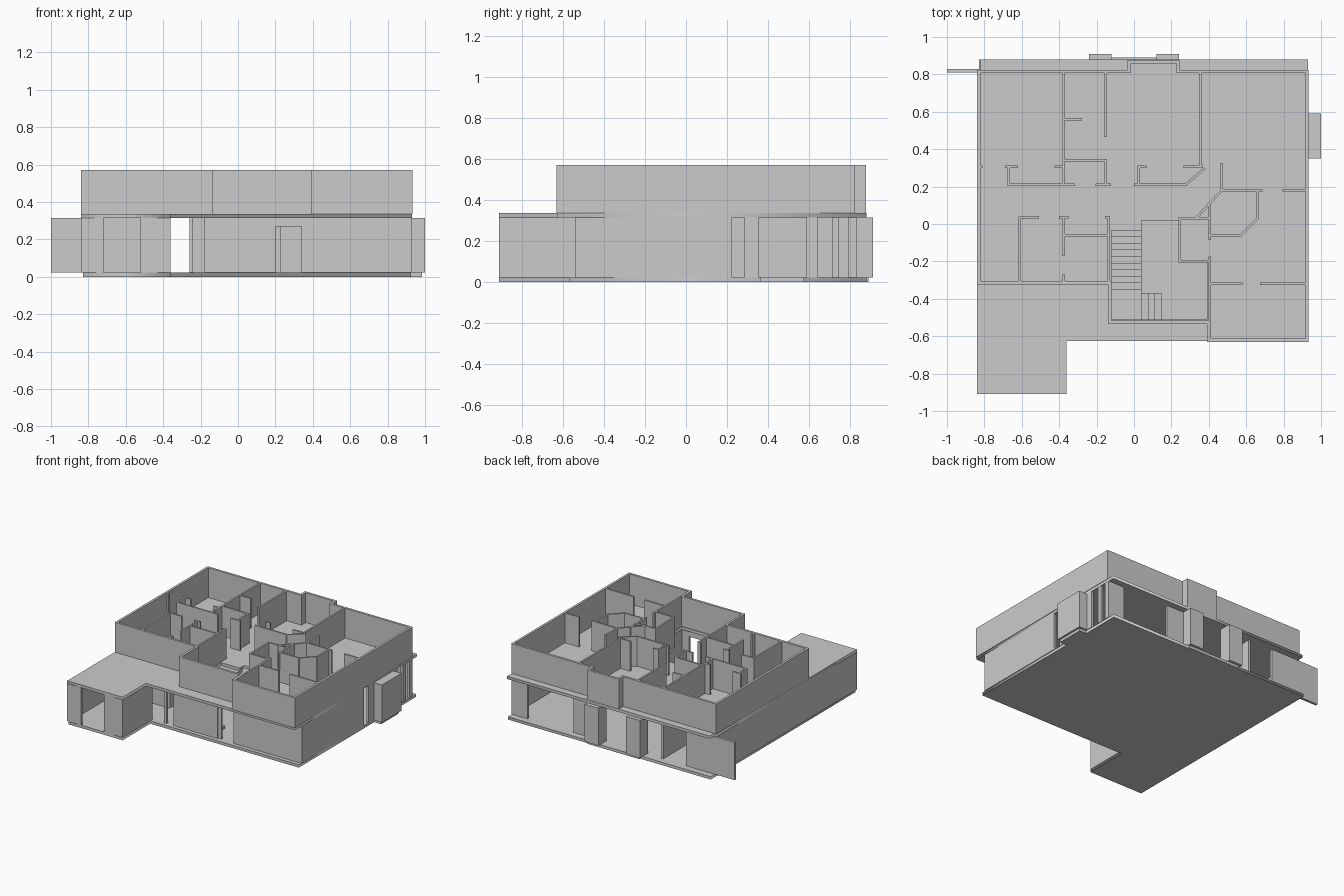
import bpy, bmesh, math
from mathutils import Matrix, Vector

if "Cube" in bpy.data.objects:
    bpy.data.objects.remove(bpy.data.objects["Cube"])

Z_BASE, Z_CEIL, Z_FLOOR, Z_TOP = 0.022, 0.315, 0.337, 0.57


def finish(name, bm):
    mesh = bpy.data.meshes.new(name)
    bm.to_mesh(mesh)
    bm.free()
    obj = bpy.data.objects.new(name, mesh)
    bpy.context.collection.objects.link(obj)
    return obj


def add_box(bm, x0, x1, y0, y1, z0, z1):
    m = Matrix.Translation(((x0 + x1) / 2, (y0 + y1) / 2, (z0 + z1) / 2))
    m = m @ Matrix.Diagonal((x1 - x0, y1 - y0, z1 - z0, 1))
    bmesh.ops.create_cube(bm, size=1, matrix=m)


def boxes(name, items):
    bm = bmesh.new()
    for b in items:
        add_box(bm, *b)
    return finish(name, bm)


def walls(name, segs, z0, z1, t):
    """Straight wall runs given as (x0, y0, x1, y1) centre lines."""
    bm = bmesh.new()
    for x0, y0, x1, y1 in segs:
        a, b = Vector((x0, y0, 0)), Vector((x1, y1, 0))
        d = b - a
        m = Matrix.Translation(((x0 + x1) / 2, (y0 + y1) / 2, (z0 + z1) / 2))
        m = m @ Matrix.Rotation(math.atan2(d.y, d.x), 4, 'Z')
        m = m @ Matrix.Diagonal((d.length + t * 0.9, t, z1 - z0, 1))
        bmesh.ops.create_cube(bm, size=1, matrix=m)
    return finish(name, bm)


def plate(name, loops, z0, z1):
    """Flat plate from an outline plus optional hole outlines."""
    cu = bpy.data.curves.new(name, 'CURVE')
    cu.dimensions = '2D'
    cu.fill_mode = 'BOTH'
    cu.extrude = (z1 - z0) / 2
    for pts in loops:
        sp = cu.splines.new('POLY')
        sp.points.add(len(pts) - 1)
        for p, (x, y) in zip(sp.points, pts):
            p.co = (x, y, 0, 1)
        sp.use_cyclic_u = True
    obj = bpy.data.objects.new(name, cu)
    obj.location.z = (z0 + z1) / 2
    bpy.context.collection.objects.link(obj)
    bpy.ops.object.select_all(action='DESELECT')
    obj.select_set(True)
    bpy.context.view_layer.objects.active = obj
    bpy.ops.object.convert(target='MESH')
    return obj


# Ground slab with garage wing
plate("ground_slab", [[(-.83, -.91), (-.36, -.91), (-.36, -.57), (.925, -.57),
                       (.925, .88), (-.83, .88)]], 0, Z_BASE)
boxes("slab_steps", [(.92, .985, .36, .575, 0, Z_BASE),
                     (-.22, .23, .87, .89, 0, Z_BASE)])

# Upper slab with stairwell void
plate("upper_slab", [
    [(-.84, -.91), (-.36, -.91), (-.36, -.625), (.93, -.625),
     (.93, .88), (-.82, .88), (-.82, .82), (-.84, .82)],
    [(-.12, -.51), (.39, -.51), (.39, -.2), (.24, -.2), (.24, .02),
     (.04, .02), (.04, 0), (-.12, 0)]], Z_CEIL, Z_FLOOR)

# Ground floor outer walls
H = (Z_BASE, Z_CEIL)
boxes("left_wall", [(-.84, -.82, -.91, .82, *H)])
boxes("garage_walls", [(-.82, -.72, -.91, -.89, *H), (-.52, -.36, -.91, -.89, *H),
                       (-.38, -.36, -.89, -.54, *H)])
boxes("front_wall", [(-.26, -.24, -.54, -.52, *H), (-.18, .20, -.54, -.52, *H),
                     (.34, .93, -.54, -.52, *H),
                     (.20, .34, -.54, -.52, .27, Z_CEIL),
                     (.20, .23, -.53, -.52, Z_BASE, .27)])
boxes("right_wall", [(.91, .93, -.52, .225, *H), (.91, .93, .285, .64, *H),
                     (.91, .93, .71, .745, *H), (.91, .93, .79, .83, *H)])
boxes("back_wall", [(.79, .91, .81, .83, *H), (.24, .39, .81, .83, *H),
                    (-1, -.58, .81, .83, *H)])
boxes("back_bays", [(s - .06, s + .06, .81, .91, *H) for s in (-.18, .18)])
boxes("side_bay", [(.92, 1.0, .35, .59, *H)])

# Ground floor partitions
walls("ground_partitions", [(-.375, .82, -.375, .35), (-.83, -.31, -.38, -.31),
                            (-.375, -.31, -.375, .04), (.405, -.53, .405, -.1),
                            (-.14, -.31, -.14, 0)], *H, .016)

# Upper floor outer walls
ring = [(-.83, -.315), (-.83, .815), (-.025, .815), (-.025, .868), (.235, .868),
        (.235, .815), (.925, .815), (.925, -.622), (.4, -.622), (.4, -.525),
        (-.13, -.525), (-.13, -.315)]
walls("upper_outer_walls", [p + q for p, q in zip(ring, ring[1:] + ring[:1])],
      Z_FLOOR - .002, Z_TOP, .018)

# Upper floor room partitions
U = (Z_FLOOR, Z_TOP, .013)
walls("back_left_partitions", [
    (-.377, .81, -.377, .215), (-.15, .81, -.15, .47), (-.37, .56, -.285, .56),
    (-.37, .34, -.15, .34), (-.15, .34, -.15, .215), (-.2, .21, -.13, .21),
    (-.67, .21, -.325, .21), (-.67, .21, -.67, .305), (-.685, .305, -.625, .305),
    (-.42, .305, -.38, .305), (-.83, .305, -.815, .305)], *U)
walls("back_right_partitions", [
    (.355, .81, .355, .305), (.27, .305, .36, .305), (.375, .295, .275, .21),
    (.275, .21, .005, .21), (.025, .21, .025, .305), (.025, .305, .06, .305)], *U)
walls("hall_partitions", [
    (.47, .32, .47, .18), (.47, .18, .68, .18), (.8, .18, .92, .18),
    (.47, .18, .33, .03), (.245, .03, .405, .03), (.245, .03, .245, -.2),
    (.245, -.2, .405, -.2), (.405, .11, .405, -.08), (.405, -.18, .405, -.61),
    (.405, -.06, .57, -.06), (.57, -.06, .66, .03), (.66, .03, .66, .18),
    (.405, -.32, .575, -.32), (.68, -.32, .92, -.32)], *U)
walls("front_left_partitions", [
    (-.61, -.31, -.61, .035), (-.61, .035, -.515, .035), (-.395, .035, -.355, .035),
    (-.375, .035, -.375, -.165), (-.375, -.275, -.375, -.31),
    (-.375, -.06, -.135, -.06), (-.135, .035, -.135, -.31),
    (-.15, .035, -.135, .035)], *U)

# L-shaped stair: short flight, landing, long flight
rise = (Z_FLOOR - Z_BASE) / 14
steps = []
for i in range(3):
    z = Z_BASE + rise * (i + 1)
    x = .147 - .035 * i
    steps.append((x - .037, x, -.515, -.37, Z_BASE, z))
z = Z_BASE + rise * 4
steps.append((-.12, .04, -.515, -.35, Z_BASE, z))
for i in range(10):
    z = Z_BASE + rise * (i + 5)
    y = -.35 + .035 * i
    steps.append((-.12, .04, y, y + .035, z - rise * 2, z))
boxes("stairs", steps)
